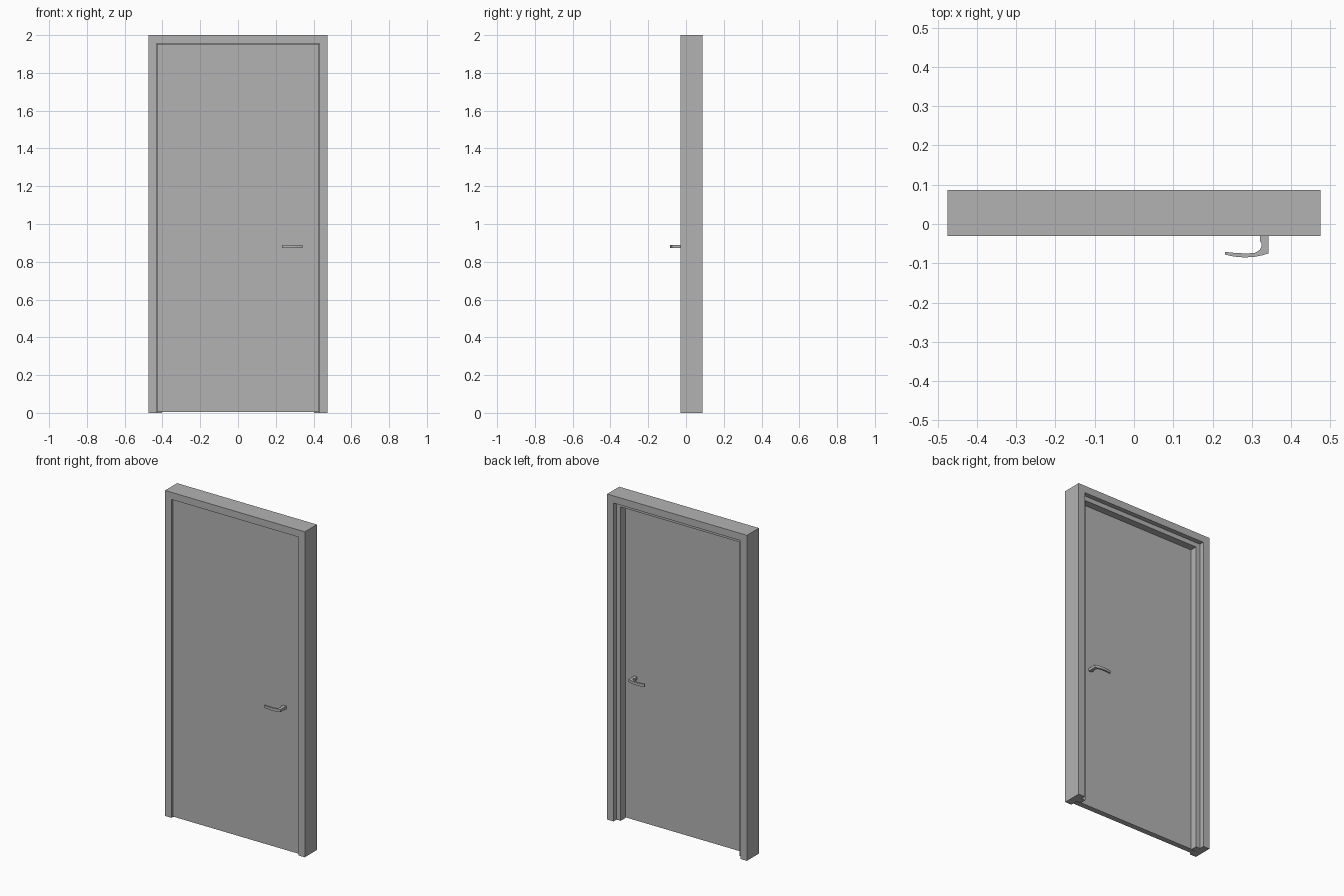
import bpy
import bmesh

cube = bpy.data.objects.get("Cube")
if cube:
    bpy.data.objects.remove(cube, do_unlink=True)

# Overall sizes
HALF_W, HEIGHT = 0.475, 2.0
FRONT, BACK = -0.03, 0.087
LEAF_FRONT, LEAF_BACK = -0.02, 0.014
REBATE, STOP = 0.044, 0.072

grey = bpy.data.materials.new("plain grey")
grey.use_nodes = True
grey.diffuse_color = (0.45, 0.45, 0.45, 1)
grey.node_tree.nodes["Principled BSDF"].inputs["Base Color"].default_value = grey.diffuse_color


def finish(name, bm):
    bmesh.ops.recalc_face_normals(bm, faces=bm.faces)
    mesh = bpy.data.meshes.new(name)
    bm.to_mesh(mesh)
    bm.free()
    mesh.materials.append(grey)
    obj = bpy.data.objects.new(name, mesh)
    bpy.context.collection.objects.link(obj)
    return obj


def loft(name, rings):
    """Join matching rings of points into a solid with capped ends."""
    bm = bmesh.new()
    loops = [[bm.verts.new(p) for p in ring] for ring in rings]
    n = len(loops[0])
    for a, b in zip(loops, loops[1:]):
        for i in range(n):
            j = (i + 1) % n
            bm.faces.new((a[i], a[j], b[j], b[i]))
    bm.faces.new(loops[0])
    bm.faces.new(loops[-1])
    return finish(name, bm)


# Frame: double-rebated section (inset, y) swept up, across and down with mitres
section = [
    (0, FRONT), (REBATE, FRONT), (REBATE, LEAF_BACK), (STOP, LEAF_BACK),
    (STOP, 0.058), (REBATE, 0.058), (REBATE, BACK), (0, BACK),
]
rings = []
for side, at_top in ((-1, False), (-1, True), (1, True), (1, False)):
    rings.append([(side * (HALF_W - d), y, HEIGHT - d if at_top else 0)
                  for d, y in section])
loft("door_frame", rings)

# Leaf: flat slab sitting in the front rebate
edge = HALF_W - REBATE - 0.002
loft("door_leaf", [
    [(x, y, z) for x, y in ((-edge, LEAF_FRONT), (edge, LEAF_FRONT),
                            (edge, LEAF_BACK), (-edge, LEAF_BACK))]
    for z in (0.005, HEIGHT - REBATE - 0.002)
])

# Lever handles: plan outline as (x, distance from the leaf), one on each side
outline = [
    (0.342, 0), (0.342, 0.055), (0.325, 0.060), (0.305, 0.064),
    (0.28, 0.065), (0.255, 0.063), (0.232, 0.058), (0.232, 0.051),
    (0.26, 0.054), (0.29, 0.055), (0.309, 0.053), (0.320, 0.046),
    (0.325, 0.037), (0.325, 0.030), (0.320, 0.023), (0.321, 0.010), (0.322, 0),
]
for name, surface, way in (("front_handle", LEAF_FRONT, -1),
                           ("back_handle", LEAF_BACK, 1)):
    handle = loft(name, [[(x, surface + way * d, z) for x, d in outline]
                         for z in (0.873, 0.89)])
    bpy.ops.object.select_all(action="DESELECT")
    handle.select_set(True)
    bpy.context.view_layer.objects.active = handle
    bpy.ops.object.shade_smooth_by_angle(angle=0.6)
